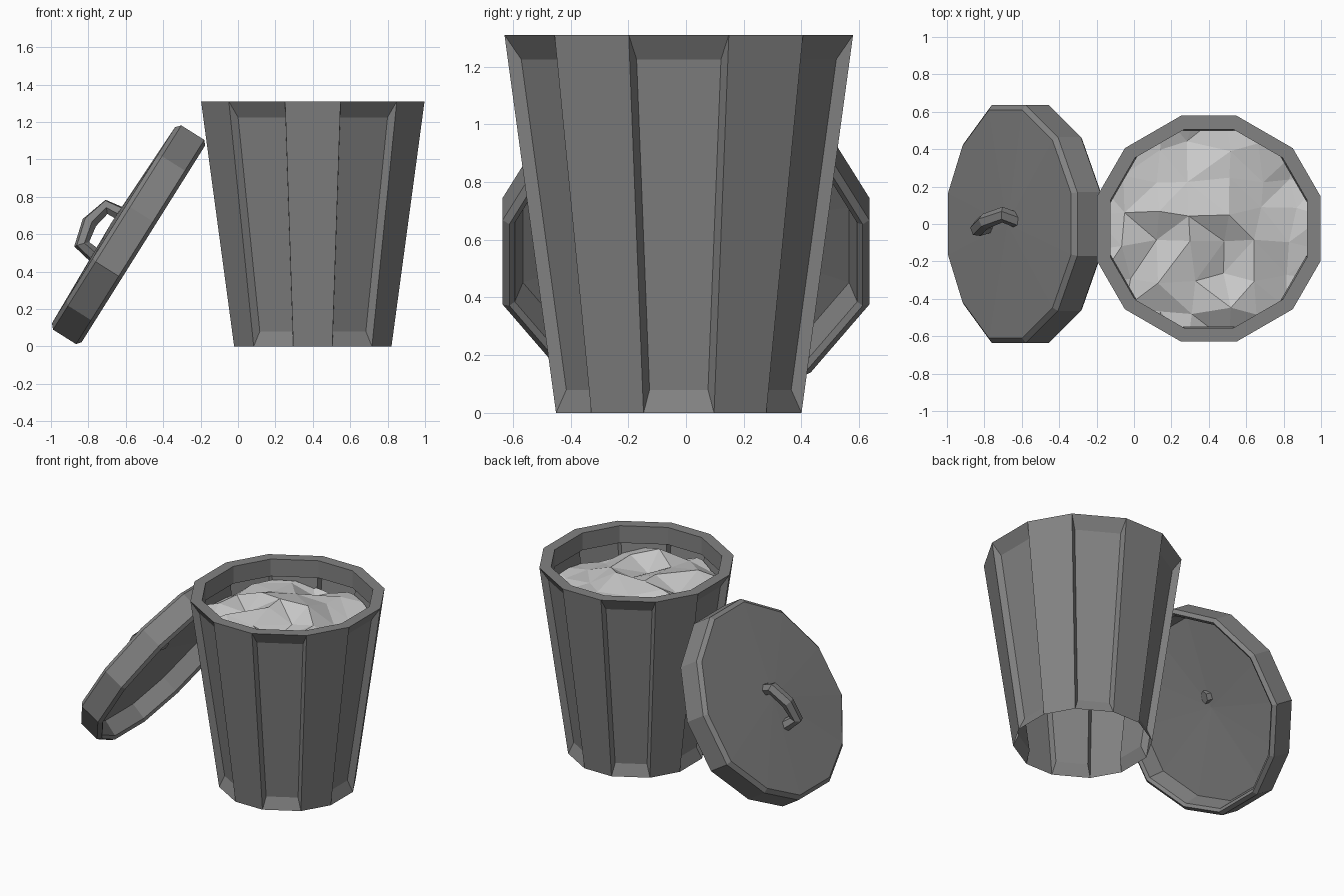
import bpy, bmesh, math, random
from mathutils import Vector, Matrix

if "Cube" in bpy.data.objects:
    bpy.data.objects.remove(bpy.data.objects["Cube"])

random.seed(11)
CX, CY, H = 0.40, -0.025, 1.31
LIP_Z, LIP = 1.19, 0.075


def material(name, v):
    m = bpy.data.materials.new(name)
    m.diffuse_color = (v, v, v, 1)
    m.use_nodes = True
    m.node_tree.nodes["Principled BSDF"].inputs["Base Color"].default_value = m.diffuse_color
    return m


grey = material("dark_grey_metal", 0.225)
pale = material("pale_grey_rubbish", 0.58)


def finish(bm, name, mat, matrix=Matrix(), normals=True):
    bmesh.ops.remove_doubles(bm, verts=bm.verts, dist=0.0005)
    if normals:
        bmesh.ops.recalc_face_normals(bm, faces=bm.faces)
    me = bpy.data.meshes.new(name)
    bm.to_mesh(me)
    bm.free()
    me.materials.append(mat)
    ob = bpy.data.objects.new(name, me)
    ob.matrix_world = matrix
    bpy.context.collection.objects.link(ob)
    return ob


# Bin: twelve flat sides, every second one a slightly wider sunken panel
def wall_point(k, side, z, offset=0.0, depth=0.0, inset=0.0, zr=None):
    r = 0.438 + 0.184 * (z if zr is None else zr) / H - offset
    h = math.radians(13.8 if k % 2 else 16.2)
    a = math.radians(30 * k)
    n, t = Vector((math.cos(a), math.sin(a), 0)), Vector((-math.sin(a), math.cos(a), 0))
    return n * (r * math.cos(h) - depth) + t * (r * math.sin(h) - inset) * side + Vector((0, 0, z))


def add_face(bm, pts):
    bm.faces.new([bm.verts.new(p) for p in pts])


bm = bmesh.new()
for k in range(12):
    outer = [wall_point(k, s, z) for s, z in [(-1, 0), (1, 0), (1, H), (-1, H)]]
    if k % 2:
        add_face(bm, outer)
    else:
        inner = [wall_point(k, s, z, 0, 0.04, 0.024)
                 for s, z in [(-1, 0.08), (1, 0.08), (1, H - 0.085), (-1, H - 0.085)]]
        add_face(bm, inner)
        for i in range(4):
            j = (i + 1) % 4
            add_face(bm, [outer[i], outer[j], inner[j], inner[i]])
    # flat rim and short inner lip
    rim = [wall_point(k, s, H, LIP) for s in (-1, 1)]
    low = [wall_point(k, s, LIP_Z, LIP, zr=H) for s in (-1, 1)]
    add_face(bm, [outer[3], outer[2], rim[1], rim[0]])
    add_face(bm, [rim[0], rim[1], low[1], low[0]])
finish(bm, "bin", grey, Matrix.Translation((CX, CY, 0)), False)

# Rubbish: crumpled faceted sheet trimmed to the inside of the bin
bm = bmesh.new()
bmesh.ops.create_grid(bm, x_segments=7, y_segments=7, size=0.62)
for v in bm.verts:
    r = v.co.xy.length
    v.co.z = 1.20 - 0.12 * r + random.uniform(-0.06, 0.06)
    v.co.x += random.uniform(-0.03, 0.03)
    v.co.y += random.uniform(-0.03, 0.03)
bmesh.ops.triangulate(bm, faces=bm.faces)
for k in range(12):
    a = math.radians(30 * k)
    n = Vector((math.cos(a), math.sin(a), 0))
    bmesh.ops.bisect_plane(bm, geom=bm.verts[:] + bm.edges[:] + bm.faces[:],
                           plane_co=n * 0.526, plane_no=n, clear_outer=True)
for f in bm.faces:
    f.normal_update()
    if f.normal.z < 0:
        f.normal_flip()
finish(bm, "rubbish", pale, Matrix.Translation((CX, CY, 0)), False)

# Lid frame: local x runs up the slope, local z points out of the lid top
u, n = Vector((0.532, 0, 0.847)), Vector((-0.847, 0, 0.532))
y = n.cross(u)
lid_matrix = Matrix.Translation((-0.513, 0, 0.556)) @ Matrix((u, y, n)).transposed().to_4x4()

# Lid: hollow shallow cone from a profile of (flat distance, height)
profile = [(0, 0.195), (0.61, 0.178), (0.635, 0.155), (0.635, 0.01), (0.612, -0.01),
           (0.593, 0.005), (0.565, 0.115), (0, 0.145)]


def lid_point(i, d, h):
    r = d / math.cos(math.radians(15))
    a = math.radians(30 * i + 15)
    px, py = 1.015 * r * math.cos(a), r * math.sin(a)
    if d:  # the outline is a little egg shaped, widest below the middle
        px -= 0.05 * d / 0.635 * math.sin(a) ** 2
        if i in (4, 7):
            py *= 0.93
    return Vector((px, py, h))


bm = bmesh.new()
rings = [[lid_point(i, d, h) for i in range(12)] for d, h in profile]
for p, q in zip(rings, rings[1:]):
    for i in range(12):
        j = (i + 1) % 12
        pts = [p[i], p[j], q[j], q[i]]
        if p[i].xy.length == 0:
            pts = [p[i], q[j], q[i]]
        elif q[i].xy.length == 0:
            pts = [p[i], p[j], q[i]]
        add_face(bm, pts)
finish(bm, "lid", grey, lid_matrix)

# Handle: six-sided bowed tube, skewed on the lid, one foot poking through
path = [(0.075, 0.0, 0.12), (0.06, 0.05, 0.262), (-0.06, 0.015, 0.295),
        (-0.18, -0.025, 0.268), (-0.195, 0.0, 0.165)]
cu = bpy.data.curves.new("lid_handle", 'CURVE')
cu.dimensions = '3D'
cu.bevel_depth = 0.042
cu.bevel_resolution = 1
cu.use_fill_caps = True
sp = cu.splines.new('POLY')
sp.points.add(len(path) - 1)
sign = 1 if y.y > 0 else -1  # upper end leans towards the back
for pt, (px, py, pz) in zip(sp.points, path):
    pt.co = (px, py * sign, pz, 1)
sp.use_smooth = False
cu.materials.append(grey)
handle = bpy.data.objects.new("lid_handle", cu)
handle.matrix_world = lid_matrix
bpy.context.collection.objects.link(handle)
